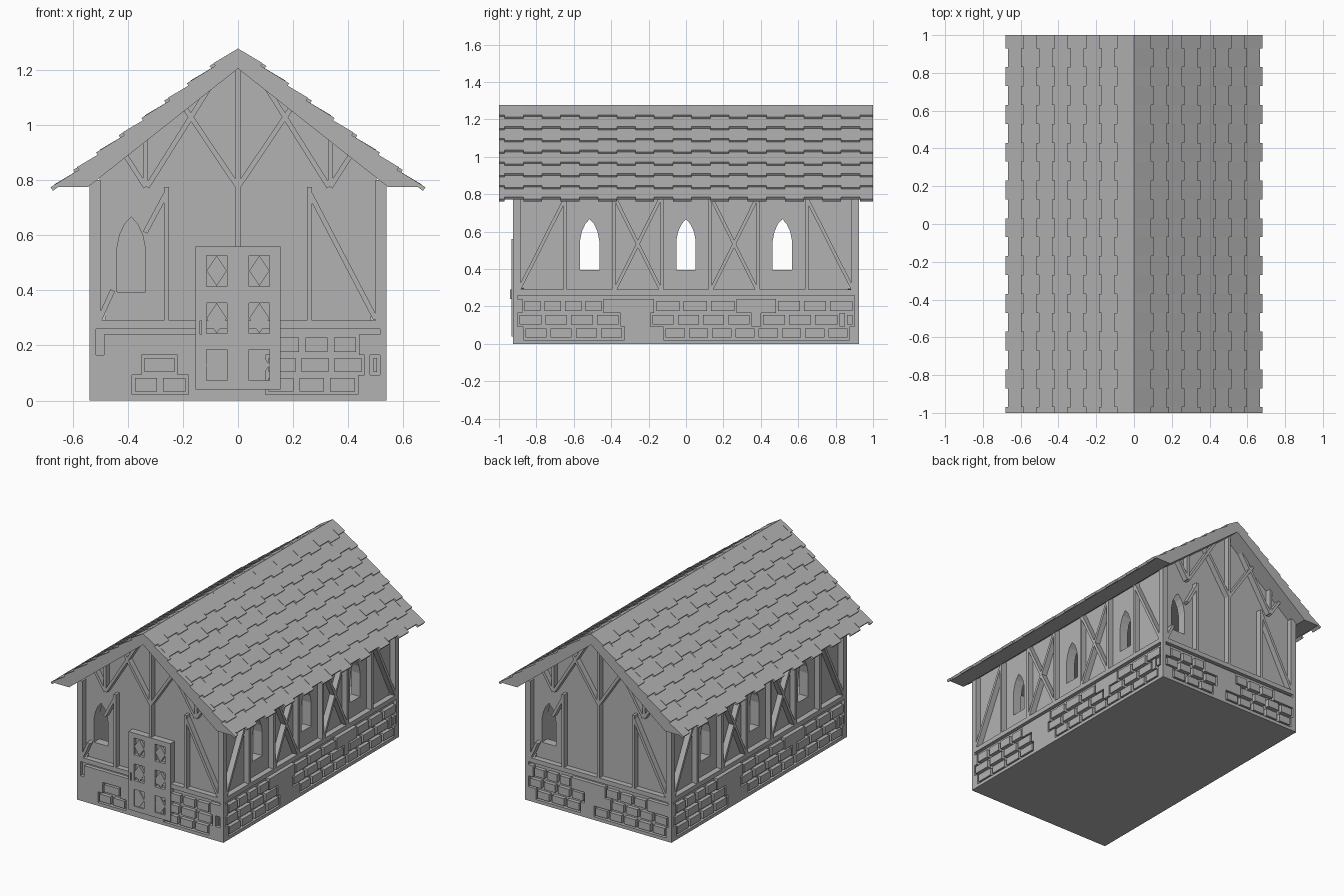
import bpy, bmesh, math
from mathutils import Matrix

if "Cube" in bpy.data.objects:
    bpy.data.objects.remove(bpy.data.objects["Cube"])

GREY = (0.45, 0.45, 0.45, 1)
stone_grey = bpy.data.materials.new("stone grey")
stone_grey.use_nodes = True
stone_grey.diffuse_color = GREY
stone_grey.node_tree.nodes["Principled BSDF"].inputs["Base Color"].default_value = GREY

END, SIDE = 0.925, 0.54       # outer planes of the end and long walls
BASE_IN, PANEL_IN = 0.025, 0.037  # depth of mortar and of plaster panels
SILL_LOW, SILL_TOP, EAVE = 0.26, 0.29, 0.8


def prism(bm, pts, d0, d1):
    """Extrude an outline in (u, z) between two outward depths."""
    a = [bm.verts.new((u, -d0, z)) for u, z in pts]
    b = [bm.verts.new((u, -d1, z)) for u, z in pts]
    bm.faces.new(a)
    bm.faces.new(b[::-1])
    n = len(pts)
    for i in range(n):
        j = (i + 1) % n
        bm.faces.new((a[j], a[i], b[i], b[j]))


def block(bm, u0, u1, z0, z1, d0, d1):
    prism(bm, [(u0, z0), (u1, z0), (u1, z1), (u0, z1)], d0, d1)


def bar(bm, p, q, width, d0, d1):
    """Straight timber between two points of a wall."""
    du, dz = q[0] - p[0], q[1] - p[1]
    k = width / 2 / math.hypot(du, dz)
    nu, nz = -dz * k, du * k
    prism(bm, [(p[0] + nu, p[1] + nz), (p[0] - nu, p[1] - nz),
               (q[0] - nu, q[1] - nz), (q[0] + nu, q[1] + nz)], d0, d1)


def finish(bm, name, angle=0):
    """Turn the wall-space mesh to face its side and make an object."""
    bmesh.ops.transform(bm, matrix=Matrix.Rotation(math.radians(angle), 4, 'Z'), verts=bm.verts)
    bmesh.ops.recalc_face_normals(bm, faces=bm.faces)
    mesh = bpy.data.meshes.new(name)
    bm.to_mesh(mesh)
    bm.free()
    mesh.materials.append(stone_grey)
    ob = bpy.data.objects.new(name, mesh)
    bpy.context.collection.objects.link(ob)
    return ob


def arch(bm, u, depth):
    """Pointed window opening."""
    half = [(0.052, 0.395), (0.052, 0.55), (0.042, 0.6), (0.024, 0.64)]
    pts = [(u + x, z) for x, z in half] + [(u, 0.667)]
    pts += [(u - x, z) for x, z in reversed(half)]
    prism(bm, pts, depth - 0.15, depth + 0.05)


# Hollow plastered walls with window openings
bm = bmesh.new()
w, l = SIDE - PANEL_IN, END - PANEL_IN
prism(bm, [(-w, 0.1), (w, 0.1), (w, 0.84), (0, 1.23), (-w, 0.84)], -l, l)
walls = finish(bm, "plaster_walls")


def cut(bm, angle=0):
    cutter = finish(bm, "opening_cutter", angle)
    cutter.hide_render = True
    mod = walls.modifiers.new("opening", 'BOOLEAN')
    mod.operation, mod.solver, mod.object = 'DIFFERENCE', 'EXACT', cutter
    bpy.context.view_layer.objects.active = walls
    bpy.ops.object.modifier_apply(modifier=mod.name)
    bpy.data.objects.remove(cutter)


bm = bmesh.new()
block(bm, -0.44, 0.44, 0.3, 0.76, -0.83, 0.83)
cut(bm)
SIDE_WINDOWS, END_WINDOW = (-0.515, 0, 0.515), -0.388
for angle in (0, 90, 180, 270):
    bm = bmesh.new()
    if angle % 180:
        for u in SIDE_WINDOWS:
            arch(bm, u, SIDE)
    else:
        arch(bm, END_WINDOW, END)
    cut(bm, angle)

# Base core, foot, sill and corner posts
bm = bmesh.new()
block(bm, BASE_IN - SIDE, SIDE - BASE_IN, 0, SILL_TOP, BASE_IN - END, END - BASE_IN)
finish(bm, "base_core")
for name, z0, z1 in (("base_foot", 0, 0.022), ("sill_beam", SILL_LOW, SILL_TOP)):
    bm = bmesh.new()
    block(bm, -SIDE, SIDE, z0, z1, -END, END)
    finish(bm, name)
bm = bmesh.new()
for sx in (-1, 1):
    for sy in (-1, 1):
        for t, z0, z1 in ((BASE_IN, 0, SILL_LOW), (0.04, SILL_LOW, EAVE)):
            block(bm, sx * (SIDE - t), sx * SIDE, z0, z1, sy * (END - t), sy * END)
finish(bm, "corner_posts")

# Stonework: runs of (start, end, count) per course from the bottom; the rest is rendered flat
COURSES = ((0.022, 0.093), (0.093, 0.165), (0.165, 0.24))
LONG_RUNS = (((-0.87, -0.33, 4), (-0.12, 0.875, 8)),
             ((-0.9, -0.35, 4), (-0.19, 0.35, 4), (0.4, 0.82, 3), (0.85, 0.9, 1)),
             ((-0.875, -0.44, 4), (-0.17, 0.27, 3), (0.48, 0.9, 3)))
FRONT_RUNS = (((-0.385, -0.18, 2), (0.1, 0.435, 3)),
              ((-0.35, -0.22, 1), (0.1, 0.46, 3), (0.48, 0.515, 1)),
              ((-0.515, -0.487, 0), (0.13, 0.44, 3)))
BACK_RUNS = (((-0.46, -0.13, 3), (-0.03, 0.5, 5)),
             ((-0.515, -0.1, 4), (0.09, 0.515, 4)),
             ((-0.48, -0.2, 3), (0.05, 0.36, 3)))


def stonework(name, angle, runs, half, depth):
    bm = bmesh.new()
    gap, back = 0.011, depth - 0.05
    for (z0, z1), row in zip(COURSES, runs):
        edge = -half
        for a, b, n in row:
            if a > edge:
                block(bm, edge, a, z0, z1, back, depth)
            for i in range(n):
                step = (b - a) / n
                block(bm, a + i * step + gap, a + (i + 1) * step - gap,
                      z0 + gap, z1 - gap, back, depth)
            edge = b
        if edge < half:
            block(bm, edge, half, z0, z1, back, depth)
    finish(bm, name, angle)


stonework("front_stonework", 0, FRONT_RUNS, SIDE - BASE_IN, END)
stonework("back_stonework", 180, BACK_RUNS, SIDE - BASE_IN, END)
stonework("left_stonework", 90, LONG_RUNS, END - BASE_IN, SIDE)
stonework("right_stonework", 270, LONG_RUNS, END - BASE_IN, SIDE)

# Timber framing of the long walls
T = 0.018
for name, angle in (("left_timbers", 90), ("right_timbers", 270)):
    bm = bmesh.new()
    d = (SIDE - 0.06, SIDE)
    for s in (-1, 1):
        for u in (0.128, 0.387, 0.645):
            bar(bm, (s * u, 0.28), (s * u, EAVE), T, *d)
        bar(bm, (s * 0.65, 0.77), (s * 0.895, 0.285), T, *d)
        bar(bm, (s * 0.133, 0.285), (s * 0.382, 0.785), T, *d)
        bar(bm, (s * 0.382, 0.285), (s * 0.133, 0.785), T, *d)
    finish(bm, name, angle)

# Timber framing of the gable ends
for name, angle in (("front_timbers", 0), ("back_timbers", 180)):
    bm = bmesh.new()
    d = (END - 0.06, END)
    bar(bm, (0, 0.28), (0, 1.22), T, *d)
    bar(bm, (0.262, 0.75), (0.5, 0.295), T, *d)
    bar(bm, (-0.262, 0.75), (-0.337, 0.61), T, *d)
    bar(bm, (-0.455, 0.4), (-0.505, 0.29), T, *d)
    for s in (-1, 1):
        bar(bm, (s * 0.26, 0.28), (s * 0.26, 0.775), T, *d)
        bar(bm, (s * 0.335, 0.775), (s * 0.335, 0.96), T, *d)
        bar(bm, (0, 0.775), (s * 0.205, 1.08), T, *d)
        bar(bm, (s * 0.33, 0.775), (s * 0.095, 1.15), T, *d)
        bar(bm, (s * 0.335, 0.775), (s * 0.415, 0.9), T, *d)
    finish(bm, name, angle)

# Door with lozenge panels and a handle
bm = bmesh.new()
block(bm, -0.155, 0.155, 0.04, 0.56, END - 0.06, 0.912)
for u0, u1 in ((-0.155, -0.115), (-0.04, 0.04), (0.115, 0.155)):
    block(bm, u0, u1, 0.04, 0.56, 0.9, 0.932)
for z0, z1 in ((0.04, 0.073), (0.185, 0.243), (0.355, 0.415), (0.527, 0.56)):
    block(bm, -0.12, 0.12, z0, z1, 0.9, 0.932)
for u in (-0.0775, 0.0775):
    for z in (0.129, 0.299, 0.471):
        prism(bm, [(u - 0.037, z), (u, z - 0.055), (u + 0.037, z), (u, z + 0.055)], 0.9, 0.93)
finish(bm, "door")
bm = bmesh.new()
block(bm, -0.139, -0.131, 0.24, 0.29, 0.92, 0.94)
finish(bm, "door_handle")

# Roof shell
RIDGE, LOW, WIDE = 1.278, 0.775, 0.66
bm = bmesh.new()
prism(bm, [(0, RIDGE), (WIDE, LOW), (0.545, LOW), (0, 1.205), (-0.545, LOW), (-WIDE, LOW)], -1, 1)
finish(bm, "roof_shell")

# Shingles: staggered long and short wedges in eight courses per slope
ROWS = 8
slope = math.hypot(WIDE, RIDGE - LOW)
cu, cz = WIDE / slope, (LOW - RIDGE) / slope
for name, s in (("left_shingles", 1), ("right_shingles", -1)):
    bm = bmesh.new()
    for row in range(ROWS):
        top = row * slope / ROWS
        for i in range(21):
            y0, y1 = max(-1, -1.03 + i * 0.1), min(1, -0.93 + i * 0.1)
            end = top + slope / ROWS + (0.017 if (i + row) % 2 else 0)
            pts = [(top, 0), (end, 0.012), (end, -0.004), (top, -0.004)]
            prism(bm, [(s * (a * cu - n * cz), RIDGE + a * cz + n * cu) for a, n in pts], y0, y1)
    finish(bm, name)
